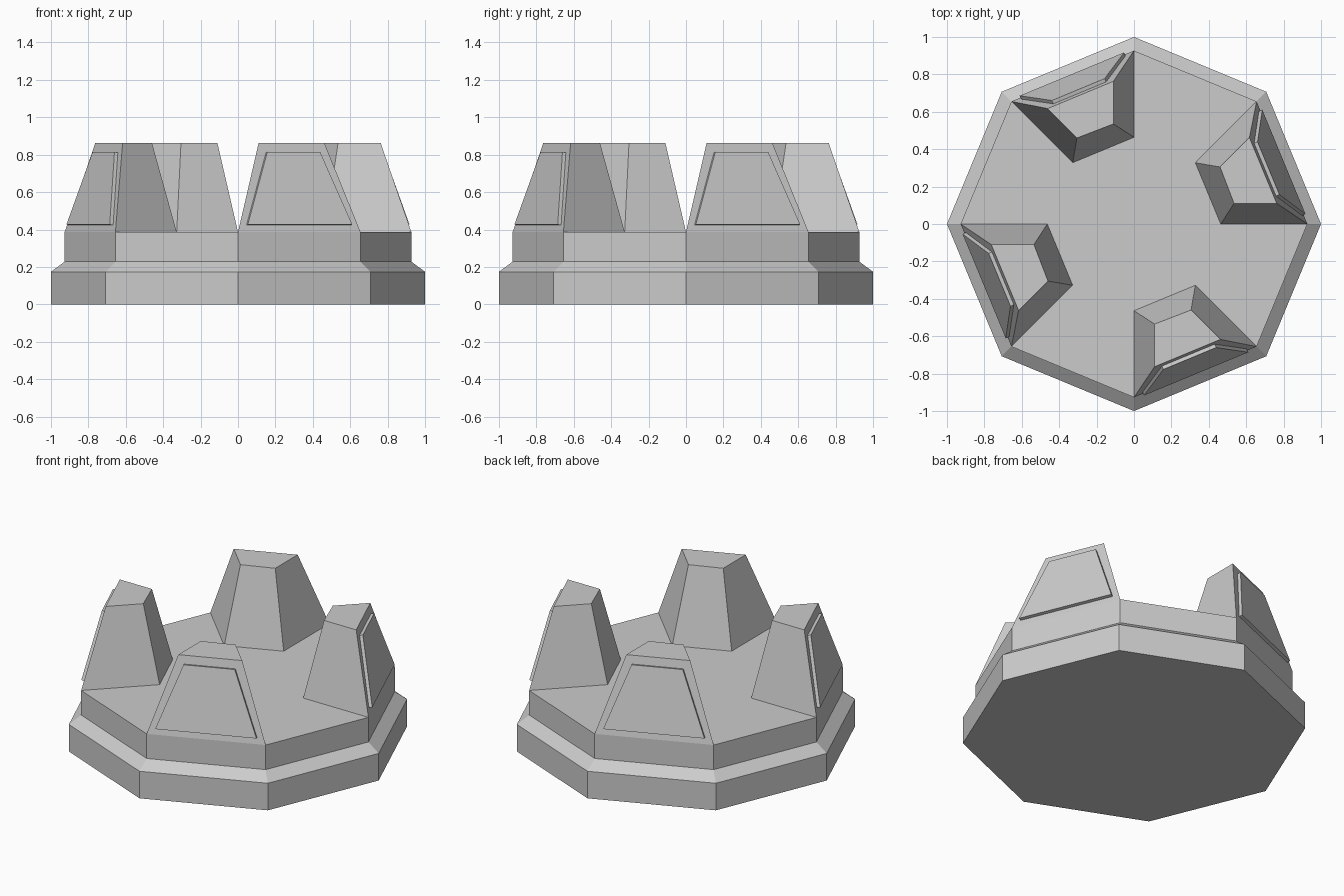
import bpy, bmesh
from math import cos, sin, radians
from mathutils import Vector, Matrix

if "Cube" in bpy.data.objects:
    bpy.data.objects.remove(bpy.data.objects["Cube"])

SIDES = 8
LEDGE, NECK, DECK, TOP = 0.174, 0.228, 0.386, 0.862
R_DECK, R_IN = 0.927, 0.4635


def ring(bm, r, z):
    return [bm.verts.new((r * cos(radians(45 * i)), r * sin(radians(45 * i)), z))
            for i in range(SIDES)]


def extrude(bm, faces):
    """Extrude a face region and return its new vertices."""
    out = bmesh.ops.extrude_face_region(bm, geom=faces)["geom"]
    return [g for g in out if isinstance(g, bmesh.types.BMVert)]


def finish(bm, name):
    mesh = bpy.data.meshes.new(name)
    bm.to_mesh(mesh)
    bm.free()
    obj = bpy.data.objects.new(name, mesh)
    bpy.context.collection.objects.link(obj)
    return obj


# Octagonal plinth: stacked rings, with the deck split into sectors
bm = bmesh.new()
rings = [ring(bm, r, z) for r, z in
         [(1, 0), (1, LEDGE), (R_DECK, NECK), (R_DECK, DECK)]]
bm.faces.new(rings[0][::-1])
walls = [[bm.faces.new((a[i], a[(i + 1) % 8], b[(i + 1) % 8], b[i])) for i in range(8)]
         for a, b in zip(rings, rings[1:])]
outer, inner = rings[3], ring(bm, R_IN, DECK)
centre = bm.verts.new((0, 0, DECK))
pockets = []
for i in range(8):
    j = (i + 1) % 8
    tri = bm.faces.new((centre, inner[i], inner[j]))
    if i % 2:                       # even sectors carry a tower instead
        bm.faces.new((inner[i], outer[i], outer[j], inner[j]))
        pockets.append(tri)

# Shallow triangular pockets in the open sectors
for tri in pockets:
    for v in extrude(bm, [tri]):
        v.co.z -= 0.06

# Grooves on the left and right: push the sloped band inwards
for pair in ((7, 0), (3, 4)):
    for v in extrude(bm, [walls[1][i] for i in pair]):
        s = 1 if v.co.x > 0 else -1
        if abs(v.co.y) < 0.01:
            v.co.x -= s * 0.09
        else:
            v.co.x -= s * 0.077
            v.co.y -= 0.032 if v.co.y > 0 else -0.032
bmesh.ops.recalc_face_normals(bm, faces=bm.faces[:])
finish(bm, "plinth")


# Four tapered towers, each with a raised plate on its outer face
d = cos(radians(45))
foot = [(R_IN, 0), (R_DECK, 0), (R_DECK * d, R_DECK * d), (R_IN * d, R_IN * d)]
cap = [(0.535, 0.11), (0.763, 0.11), (0.617, 0.462), (0.46, 0.305)]
for k in range(4):
    bm = bmesh.new()
    lo = [bm.verts.new((x, y, DECK)) for x, y in foot]
    hi = [bm.verts.new((x, y, TOP)) for x, y in cap]
    bm.faces.new(hi)
    sides = [bm.faces.new((lo[i], lo[(i + 1) % 4], hi[(i + 1) % 4], hi[i]))
             for i in range(4)]
    front = sides[1]
    front.normal_update()
    out = front.normal.copy()
    bmesh.ops.inset_individual(bm, faces=[front], thickness=0.065)
    for v in extrude(bm, [front]):
        v.co += out * 0.02
    bmesh.ops.rotate(bm, verts=bm.verts[:], cent=(0, 0, 0),
                     matrix=Matrix.Rotation(radians(90 * k), 3, 'Z'))
    bm.normal_update()
    finish(bm, f"tower_{k + 1}")
